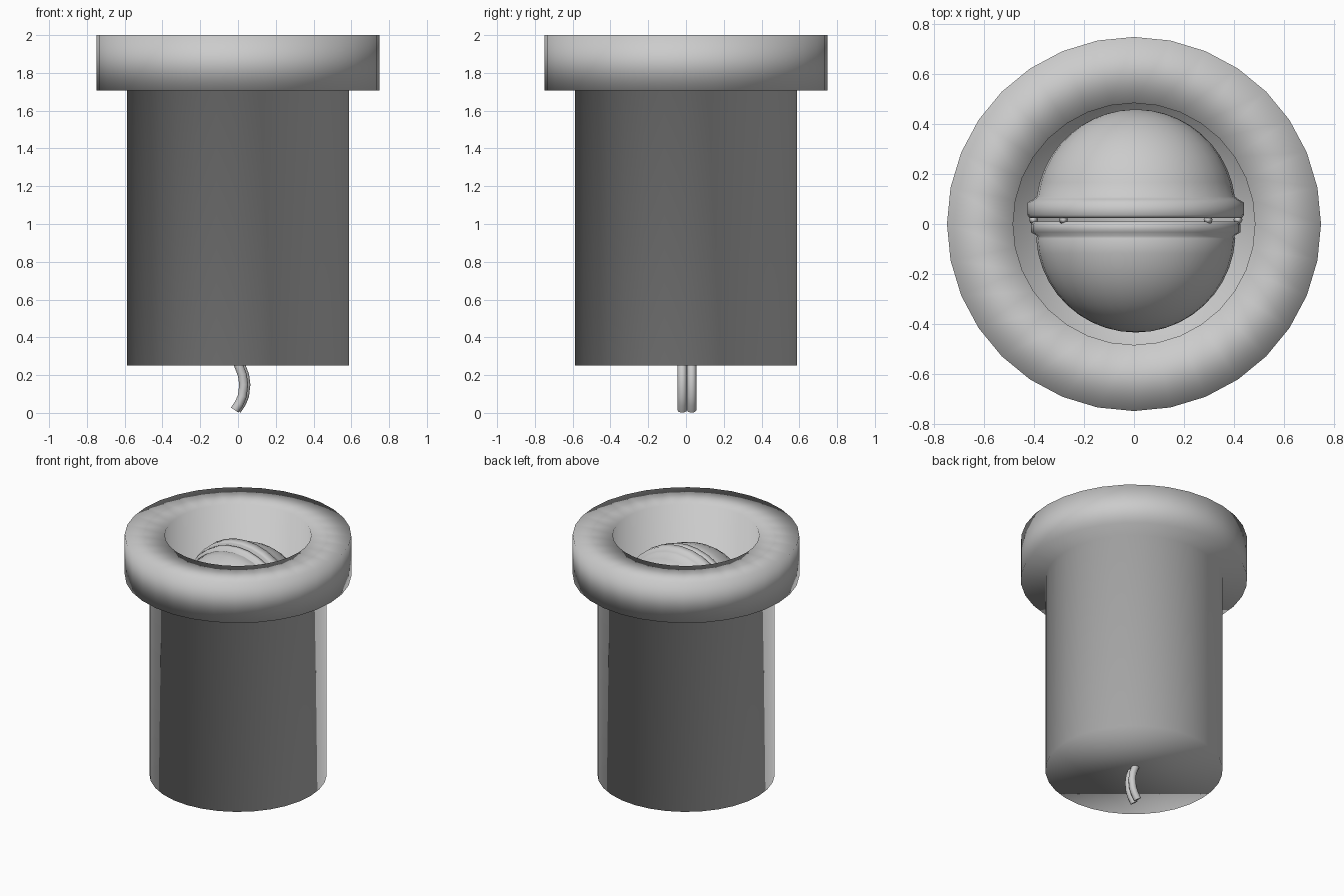
import bpy, bmesh, math
from mathutils import Matrix, Vector

if "Cube" in bpy.data.objects:
    bpy.data.objects.remove(bpy.data.objects["Cube"])

grey = bpy.data.materials.new("mid_grey")
grey.diffuse_color = (0.6, 0.6, 0.6, 1)
grey.use_nodes = True
grey.node_tree.nodes["Principled BSDF"].inputs["Base Color"].default_value = grey.diffuse_color


def lathe(name, profile, sides=32, matrix=Matrix(), fill=False):
    """Turn a (radius, height) profile around z, then place it with matrix."""
    bm = bmesh.new()
    verts = [bm.verts.new((r, 0, h)) for r, h in profile]
    edges = [bm.edges.new(p) for p in zip(verts, verts[1:])]
    bmesh.ops.spin(bm, geom=verts + edges, cent=(0, 0, 0), axis=(0, 0, 1),
                   angle=2 * math.pi, steps=sides)
    bmesh.ops.remove_doubles(bm, verts=bm.verts, dist=0.0005)
    if fill:
        bmesh.ops.holes_fill(bm, edges=[e for e in bm.edges if e.is_boundary], sides=0)
    bmesh.ops.recalc_face_normals(bm, faces=bm.faces)
    bm.transform(matrix)
    for f in bm.faces:
        f.smooth = True
    mesh = bpy.data.meshes.new(name)
    bm.to_mesh(mesh)
    bm.free()
    mesh.materials.append(grey)
    ob = bpy.data.objects.new(name, mesh)
    bpy.context.collection.objects.link(ob)
    return ob


# Tubular housing and wide collar in one softly shaded piece, flat bottom and floor
lathe("housing", [(0.587, 0.252), (0.587, 1.707), (0.75, 1.707), (0.75, 2.0),
                  (0.485, 2.0), (0.485, 0.36)], fill=True)

# Ball made of two domes with rims, meeting along y = 0.02
CENTRE = Vector((0.007, 0, 1.495))


def dome(name, side, face, rim_back, rim_r, mid, reach):
    arc = []
    start = math.asin((rim_back + 0.01 - mid) / reach)
    for i in range(11):
        a = start + (math.pi / 2 - start) * i / 10
        arc.append((0.4 * math.cos(a), mid + reach * math.sin(a)))
    arc[-1] = (0, mid + reach)
    rim = [(0.3, face), (rim_r - 0.01, face), (rim_r, face + 0.012),
           (rim_r, rim_back - 0.015), (rim_r - 0.025, rim_back)]
    m = Matrix.Translation(CENTRE) @ Matrix.Rotation(-side * math.pi / 2, 4, 'X')
    lathe(name, rim + arc, matrix=m, fill=True)


dome("back_dome", 1, 0.024, 0.1, 0.435, 0.06, 0.4)
dome("front_dome", -1, -0.01, 0.048, 0.42, 0.035, 0.4)

# Small studs in the seam between the domes
for i, deg in enumerate((0, 45, 135, 180, 225, 315)):
    a = math.radians(deg)
    p = CENTRE + Vector((0.41 * math.cos(a), 0.017, 0.41 * math.sin(a)))
    lathe("seam_stud_%d" % (i + 1), [(0, -0.018), (0.018, 0), (0, 0.018)],
          sides=8, matrix=Matrix.Translation(p))

# Pair of curved wires under the floor
for i, (y, dx) in enumerate([(-0.02, -0.004), (0.03, 0.008)]):
    curve = bpy.data.curves.new("wire", 'CURVE')
    curve.dimensions = '3D'
    curve.bevel_depth = 0.025
    curve.bevel_resolution = 3
    curve.use_fill_caps = True
    path = [(-0.025, 0.32), (0.008, 0.25), (0.027, 0.2), (0.034, 0.15),
            (0.027, 0.09), (0.01, 0.05), (-0.014, 0.015)]
    spline = curve.splines.new('POLY')
    spline.points.add(len(path) - 1)
    for pt, (x, z) in zip(spline.points, path):
        pt.co = (x + dx, y, z, 1)
    spline.use_smooth = True
    curve.materials.append(grey)
    ob = bpy.data.objects.new("wire_%d" % (i + 1), curve)
    bpy.context.collection.objects.link(ob)
